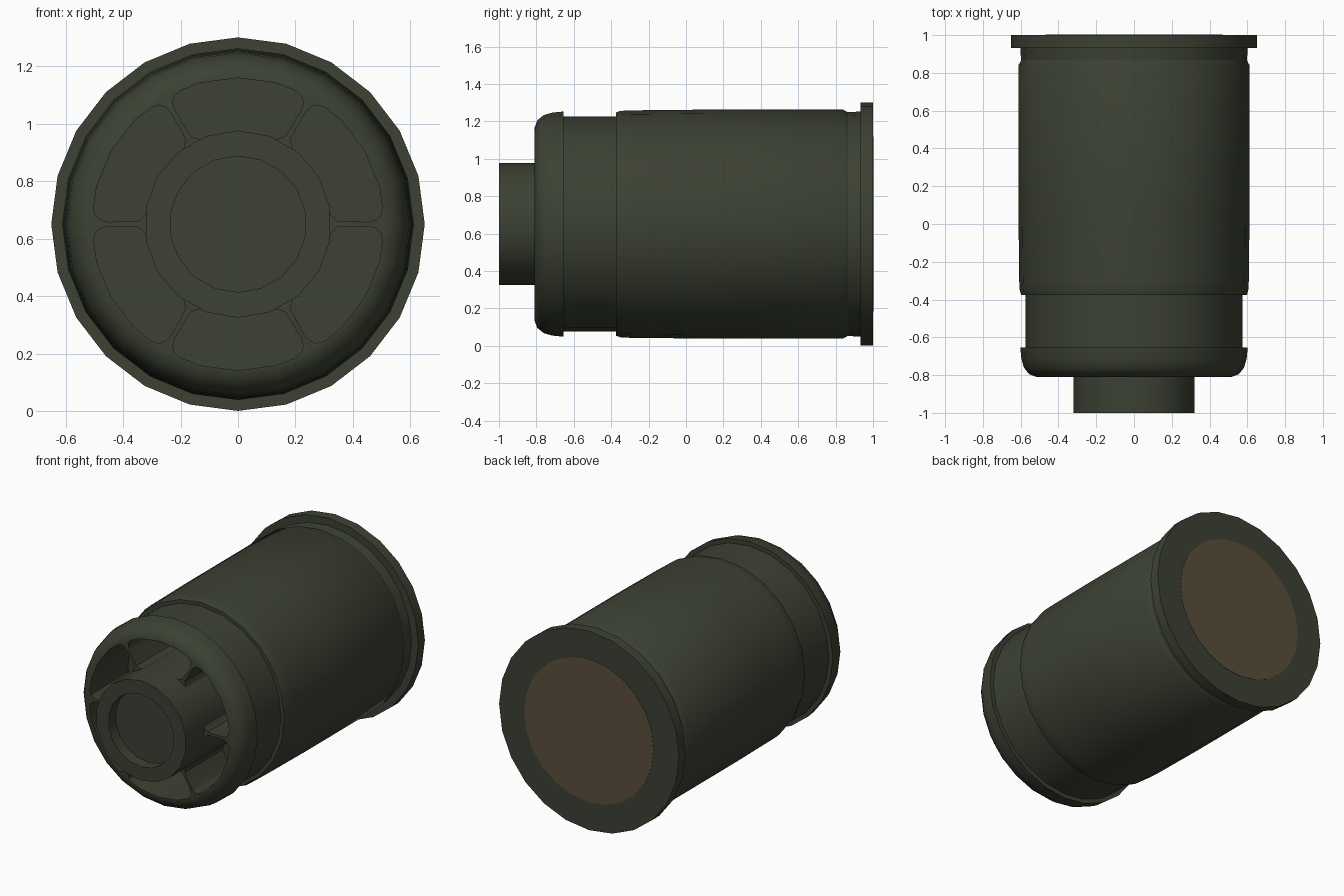
import bpy, bmesh, math
from math import sin, cos, pi

if "Cube" in bpy.data.objects:
    bpy.data.objects.remove(bpy.data.objects["Cube"])

CZ = 0.651  # height of the long axis


def material(name, rgb):
    m = bpy.data.materials.new(name)
    m.diffuse_color = (*rgb, 1)
    m.use_nodes = True
    m.node_tree.nodes["Principled BSDF"].inputs["Base Color"].default_value = m.diffuse_color
    return m


OLIVE = material("olive green", (0.045, 0.053, 0.033))
BROWN = material("dull brown", (0.105, 0.077, 0.045))


def finish(bm, name, mat):
    bmesh.ops.recalc_face_normals(bm, faces=bm.faces)
    me = bpy.data.meshes.new(name)
    bm.to_mesh(me)
    bm.free()
    ob = bpy.data.objects.new(name, me)
    bpy.context.collection.objects.link(ob)
    me.materials.append(mat)
    return ob


def smooth(ob):
    bpy.ops.object.select_all(action='DESELECT')
    ob.select_set(True)
    bpy.context.view_layer.objects.active = ob
    bpy.ops.object.shade_smooth_by_angle(angle=math.radians(32))


def lathe(name, profile, sides, mat):
    """Closed solid turned around the y axis; profile holds (radius, y)."""
    bm = bmesh.new()
    rings = [[bm.verts.new((r * sin(2 * pi * i / sides), y, CZ + r * cos(2 * pi * i / sides)))
              for i in range(sides)] for r, y in profile]
    for a, b in zip(rings, rings[1:]):
        for i in range(sides):
            j = (i + 1) % sides
            bm.faces.new((a[i], a[j], b[j], b[i]))
    bm.faces.new(rings[0])
    bm.faces.new(rings[-1])
    return finish(bm, name, mat)


# Main casing with groove and rear rim
smooth(lathe("casing", [(0.597, -0.375), (0.605, -0.35), (0.608, -0.30), (0.612, 0.10),
                        (0.612, 0.84), (0.598, 0.865), (0.602, 0.932), (0.65, 0.932),
                        (0.65, 1.0)], 24, OLIVE))

# Rounded nose with neck
nose = lathe("nose", [(0.515, -0.81), (0.555, -0.795), (0.583, -0.76), (0.596, -0.715),
                      (0.602, -0.655), (0.574, -0.655), (0.574, -0.30)], 24, OLIVE)

# Six rounded pockets cut into the nose
bm = bmesh.new()
R_IN, R_OUT, GAP = 0.318, 0.509, 0.008
for k in range(6):
    mid = k * pi / 3
    half = []  # (along the radius, sideways) for one side of the pocket

    def wall(r, inset=0.0):
        # point at radius r on the divider wall, moved inward along the arc
        a = pi / 6 - (GAP + inset) / r
        return (r * cos(a), r * sin(a))

    half.append((R_IN, 0.0))
    half += [wall(R_IN, 0.05), wall(R_IN + 0.008, 0.022), wall(R_IN + 0.03, 0.002), wall(0.45)]
    half += [wall(0.478, 0.006), wall(0.497, 0.022), wall(0.506, 0.05)]
    half += [(R_OUT * cos(pi / 12), R_OUT * sin(pi / 12)), (R_OUT, 0.0)]
    outline = half + [(u, -v) for u, v in reversed(half[1:-1])]
    ends = []
    for y in (-0.9, -0.42):
        ends.append([bm.verts.new((u * sin(mid) + v * cos(mid), y,
                                   CZ + u * cos(mid) - v * sin(mid))) for u, v in outline])
    n = len(outline)
    bm.faces.new(ends[0])
    bm.faces.new(ends[1])
    for i in range(n):
        j = (i + 1) % n
        bm.faces.new((ends[0][i], ends[0][j], ends[1][j], ends[1][i]))
cutter = finish(bm, "pocket_cutter", OLIVE)
cutter.hide_render = True

mod = nose.modifiers.new("pockets", 'BOOLEAN')
mod.operation = 'DIFFERENCE'
mod.solver = 'EXACT'
mod.object = cutter
bpy.ops.object.select_all(action='DESELECT')
nose.select_set(True)
bpy.context.view_layer.objects.active = nose
bpy.ops.object.modifier_apply(modifier=mod.name)
bpy.data.objects.remove(cutter)
smooth(nose)

# Central tube with shallow bore
smooth(lathe("front_tube", [(0.237, -0.925), (0.237, -1.0), (0.326, -1.0), (0.326, -0.40)],
             18, OLIVE))

# Brown disc on the rear face
lathe("rear_disc", [(0.468, 0.998), (0.468, 1.002)], 24, BROWN)
